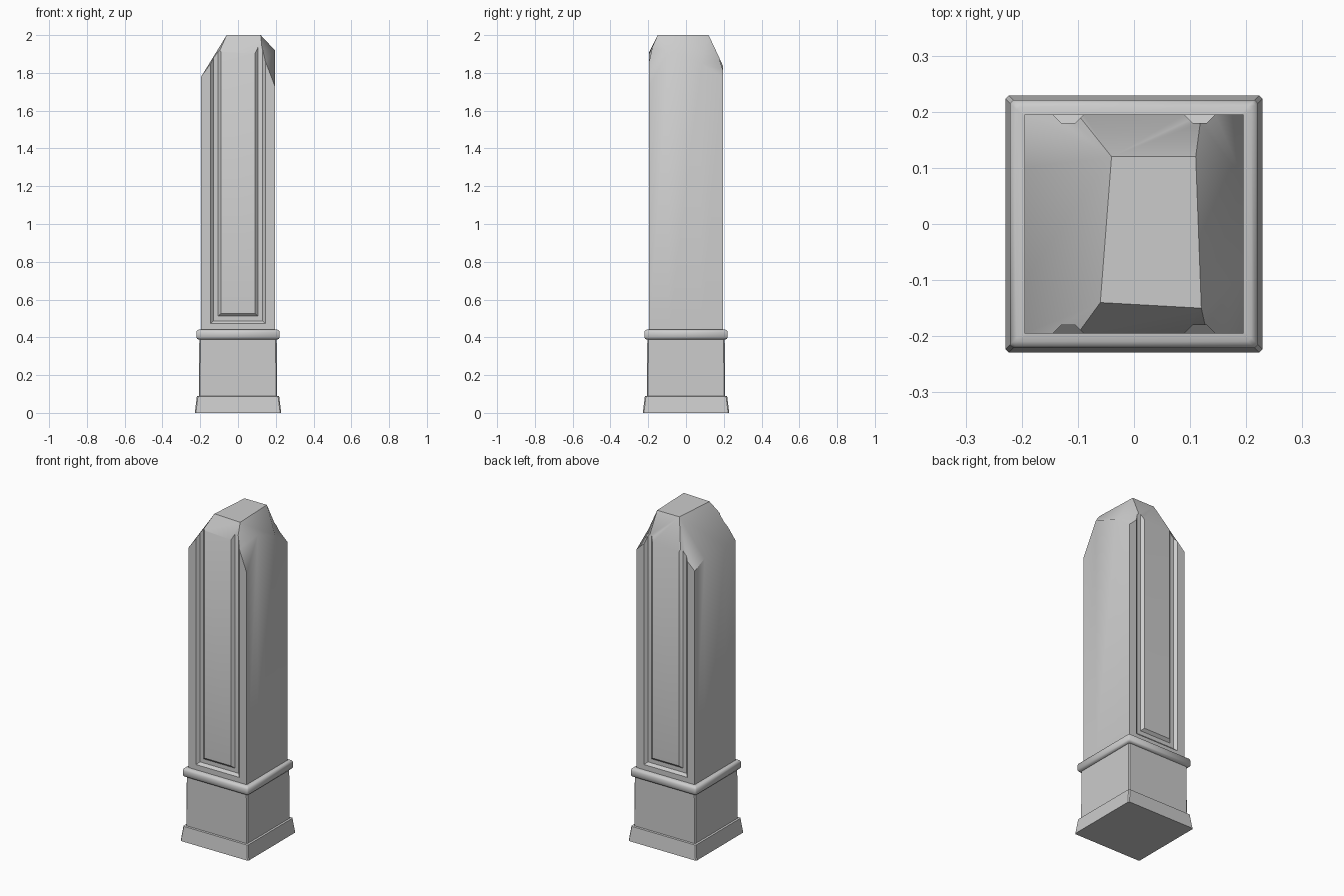
import bpy, bmesh

if "Cube" in bpy.data.objects:
    bpy.data.objects.remove(bpy.data.objects["Cube"])


def make_object(name, bm):
    bmesh.ops.recalc_face_normals(bm, faces=bm.faces[:])
    mesh = bpy.data.meshes.new(name)
    bm.to_mesh(mesh)
    bm.free()
    obj = bpy.data.objects.new(name, mesh)
    bpy.context.collection.objects.link(obj)
    return obj


def smooth(obj, angle):
    bpy.ops.object.select_all(action='DESELECT')
    obj.select_set(True)
    bpy.context.view_layer.objects.active = obj
    bpy.ops.object.shade_smooth_by_angle(angle=angle)


def bridge(bm, rings, closed=True):
    for a, b in zip(rings, rings[1:]):
        n = len(a)
        for i in range(n if closed else n - 1):
            j = (i + 1) % n
            bm.faces.new((a[i], a[j], b[j], b[i]))


def square_loft(name, profile, c):
    """Stack of square sections with small cut corners."""
    bm = bmesh.new()
    rings = []
    for h, z in profile:
        k = h - c
        pts = [(h, -k), (h, k), (k, h), (-k, h), (-h, k), (-h, -k), (-k, -h), (k, -h)]
        rings.append([bm.verts.new((x, y, z)) for x, y in pts])
    bridge(bm, rings)
    bm.faces.new(rings[0])
    bm.faces.new(rings[-1])
    return make_object(name, bm)


# Flared foot and plain neck, then the rounded collar
plinth = square_loft("plinth", [(.229, 0), (.218, .088), (.207, .09), (.205, .392)], .006)
collar = square_loft("collar", [(.205, .388), (.216, .391), (.221, .4), (.221, .426),
                                (.217, .436), (.209, .441), (.19, .441)], .006)

# Shaft with an unevenly broken, domed top: 4 x 4 grid of crown points
H = .195
crown = [
    [(-H, -H, 1.78), (-.10, -H, 1.91), (.13, -H, 1.90), (H, -H, 1.73)],
    [(-H, -.10, 1.78), (-.06, -.14, 2), (.12, -.15, 2), (H, -.09, 1.92)],
    [(-H, .10, 1.78), (-.04, .12, 2), (.11, .12, 2), (H, .08, 1.85)],
    [(-H, H, 1.74), (-.10, H, 1.83), (.12, H, 1.84), (H, H, 1.77)],
]
bm = bmesh.new()
grid = [[bm.verts.new(p) for p in row] for row in crown]
bridge(bm, grid, closed=False)
rim = grid[0] + [r[3] for r in grid[1:3]] + grid[3][::-1] + [r[0] for r in grid[2:0:-1]]
foot = [bm.verts.new((v.co.x, v.co.y, .43)) for v in rim]
bridge(bm, [foot, rim])
bm.faces.new(foot)
shaft = make_object("shaft", bm)

# U-shaped channels framing a panel on the front and back
for side, name in ((-1, "front_channel_cutter"), (1, "back_channel_cutter")):
    bm = bmesh.new()
    rings = []
    for sx, z, dz in ((-1, 2.1, 0), (-1, .5, -1), (1, .5, -1), (1, 2.1, 0)):
        ring = []
        for w, y in ((.0475, .215), (.0125, .18), (-.0125, .18), (-.0475, .215)):
            ring.append(bm.verts.new((sx * (.1175 + w), side * y, z + dz * w)))
        rings.append(ring)
    bridge(bm, rings)
    bm.faces.new(rings[0])
    bm.faces.new(rings[-1])
    cutter = make_object(name, bm)
    cutter.hide_render = True
    cutter.hide_set(True)
    mod = shaft.modifiers.new(name, 'BOOLEAN')
    mod.operation = 'DIFFERENCE'
    mod.solver = 'EXACT'
    mod.object = cutter
    bpy.context.view_layer.objects.active = shaft
    bpy.ops.object.modifier_apply(modifier=mod.name)
    bpy.data.objects.remove(cutter)

for obj in (plinth, collar, shaft):
    smooth(obj, .75)
